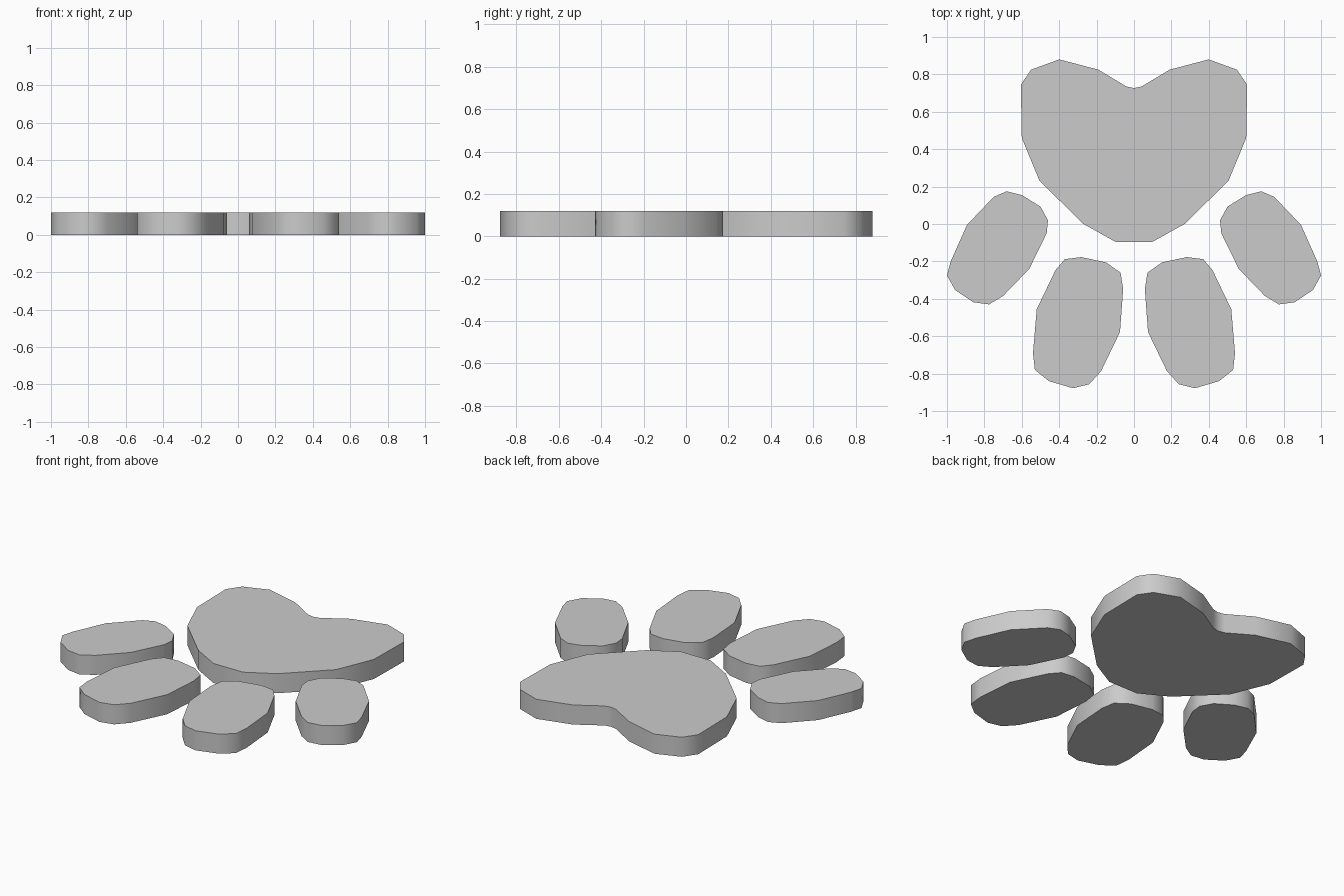
import bpy, bmesh, math

if "Cube" in bpy.data.objects:
    bpy.data.objects.remove(bpy.data.objects["Cube"])

THICK = 0.12


def slab(name, outline):
    """Extrude a closed outline from the ground up to the common thickness."""
    bm = bmesh.new()
    face = bm.faces.new([bm.verts.new((x, y, 0)) for x, y in outline])
    ext = bmesh.ops.extrude_face_region(bm, geom=[face], use_keep_orig=True)
    top = [v for v in ext["geom"] if isinstance(v, bmesh.types.BMVert)]
    bmesh.ops.translate(bm, verts=top, vec=(0, 0, THICK))
    bmesh.ops.recalc_face_normals(bm, faces=bm.faces[:])
    mesh = bpy.data.meshes.new(name)
    bm.to_mesh(mesh)
    bm.free()
    obj = bpy.data.objects.new(name, mesh)
    bpy.context.collection.objects.link(obj)
    # Smooth side walls, crisp rims
    bpy.ops.object.select_all(action='DESELECT')
    obj.select_set(True)
    bpy.context.view_layer.objects.active = obj
    bpy.ops.object.shade_smooth_by_angle(angle=math.radians(60))
    return obj


def mirrored(points):
    return [(-x, y) for x, y in reversed(points)]


# Heart-shaped main pad: right half, mirrored to close the outline
pad_half = [(0.10, -0.095), (0.27, 0.0), (0.505, 0.23), (0.60, 0.46),
            (0.605, 0.745), (0.55, 0.825), (0.40, 0.88), (0.19, 0.825),
            (0.04, 0.735)]
slab("main_pad", pad_half + [(0, 0.727)] + mirrored(pad_half))

# Toe pads, one outline per pair
toes = {
    "outer_toe": [(0.68, 0.175), (0.75, 0.145), (0.893, -0.005), (0.98, -0.20),
                  (1.0, -0.275), (0.957, -0.353), (0.86, -0.418), (0.775, -0.43),
                  (0.70, -0.385), (0.56, -0.24), (0.467, -0.05), (0.46, 0.02),
                  (0.50, 0.093), (0.60, 0.155)],
    "inner_toe": [(0.283, -0.177), (0.37, -0.188), (0.42, -0.247), (0.52, -0.455),
                  (0.54, -0.69), (0.53, -0.78), (0.455, -0.84), (0.326, -0.878),
                  (0.24, -0.857), (0.176, -0.787), (0.075, -0.578), (0.058, -0.348),
                  (0.072, -0.26), (0.15, -0.205)],
}
for name, outline in toes.items():
    slab(name + "_right", outline)
    slab(name + "_left", mirrored(outline))
